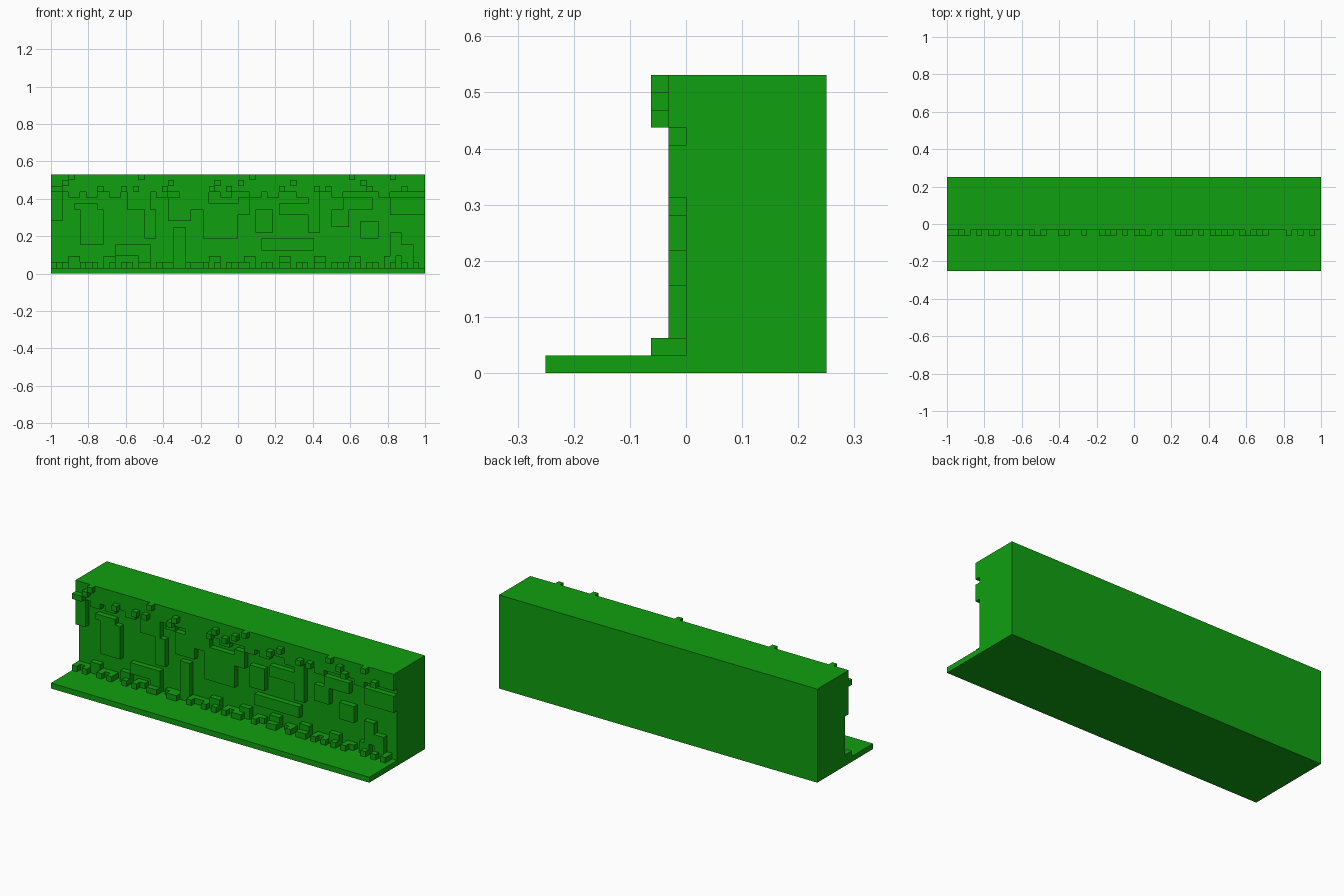
import bpy, bmesh

if "Cube" in bpy.data.objects:
    bpy.data.objects.remove(bpy.data.objects["Cube"])

U = 1 / 32  # everything sits on a 64-column grid of small cubes

green = bpy.data.materials.new("green")
green.diffuse_color = (0.005, 0.35, 0.005, 1)
green.use_nodes = True
green.node_tree.nodes["Principled BSDF"].inputs["Base Color"].default_value = green.diffuse_color


def build(name, cells, y0, y1):
    """Blocks given as (first column, last column, bottom row, top row)."""
    bm = bmesh.new()
    for c0, c1, r0, r1 in cells:
        res = bmesh.ops.create_cube(bm, size=1)
        for v in res["verts"]:
            v.co.x = (c0 if v.co.x < 0 else c1) * U - 1
            v.co.y = y0 if v.co.y < 0 else y1
            v.co.z = (r0 if v.co.z < 0 else r1) * U
    me = bpy.data.meshes.new(name)
    bm.to_mesh(me)
    bm.free()
    me.materials.append(green)
    ob = bpy.data.objects.new(name, me)
    bpy.context.collection.objects.link(ob)


# ground ledge and solid bank behind it
build("ground_slab", [(0, 64, 0, 1)], -0.25, 0.25)
build("cliff_wall", [(0, 64, 1, 17)], 0, 0.25)

# overhanging turf band along the top
build("turf_band", [(0, 64, 14, 17)], -U, 0)

# raised stone plates on the cliff face
plates = [
    (0, 2, 9, 14), (5, 9, 5, 11), (4, 8, 11, 12), (11, 17, 3, 5),
    (13, 17, 11, 14), (16, 18, 6, 11), (20, 24, 9, 13), (21, 23, 3, 8),
    (24, 27, 11, 14), (26, 32, 6, 12), (32, 34, 10, 13), (35, 38, 7, 11),
    (36, 45, 4, 6), (39, 44, 10, 12), (44, 46, 7, 14), (48, 51, 8, 11),
    (50, 55, 11, 13), (53, 56, 6, 9), (58, 60, 3, 7), (58, 64, 10, 13),
    (60, 62, 2, 5),
]
build("stone_plates", plates, -U, 0)

# low course of rubble at the foot of the cliff
build("foot_course", [(c, c + 2, 1, 2 + (c // 3) % 2) for c in range(0, 63, 3)], -U, 0)

# loose cubes on the ledge
foot = [0, 2, 5, 7, 10, 12, 15, 16, 19, 20, 23, 26, 28, 30, 32, 33, 36,
        39, 40, 43, 45, 46, 48, 50, 52, 54, 58, 60, 62]
build("foot_cubes", [(c, c + 1, 1, 2) for c in foot], -2 * U, 0)

# tufts poking out of the turf band, by row
tufts = {16: [3, 15, 34, 51, 58], 15: [2, 20, 28, 32, 41, 53],
         14: [0, 1, 8, 12, 14, 19, 27, 30, 39, 45, 47, 54, 60]}
for row, cols in tufts.items():
    build(f"turf_tufts_{row}", [(c, c + 1, row, row + 1) for c in cols], -2 * U, -U)

# hanging roots just below the band
roots = [3, 6, 10, 18, 22, 29, 34, 37, 42, 48, 56]
build("hanging_roots", [(c, c + 2, 13, 14) for c in roots], -U, 0)
